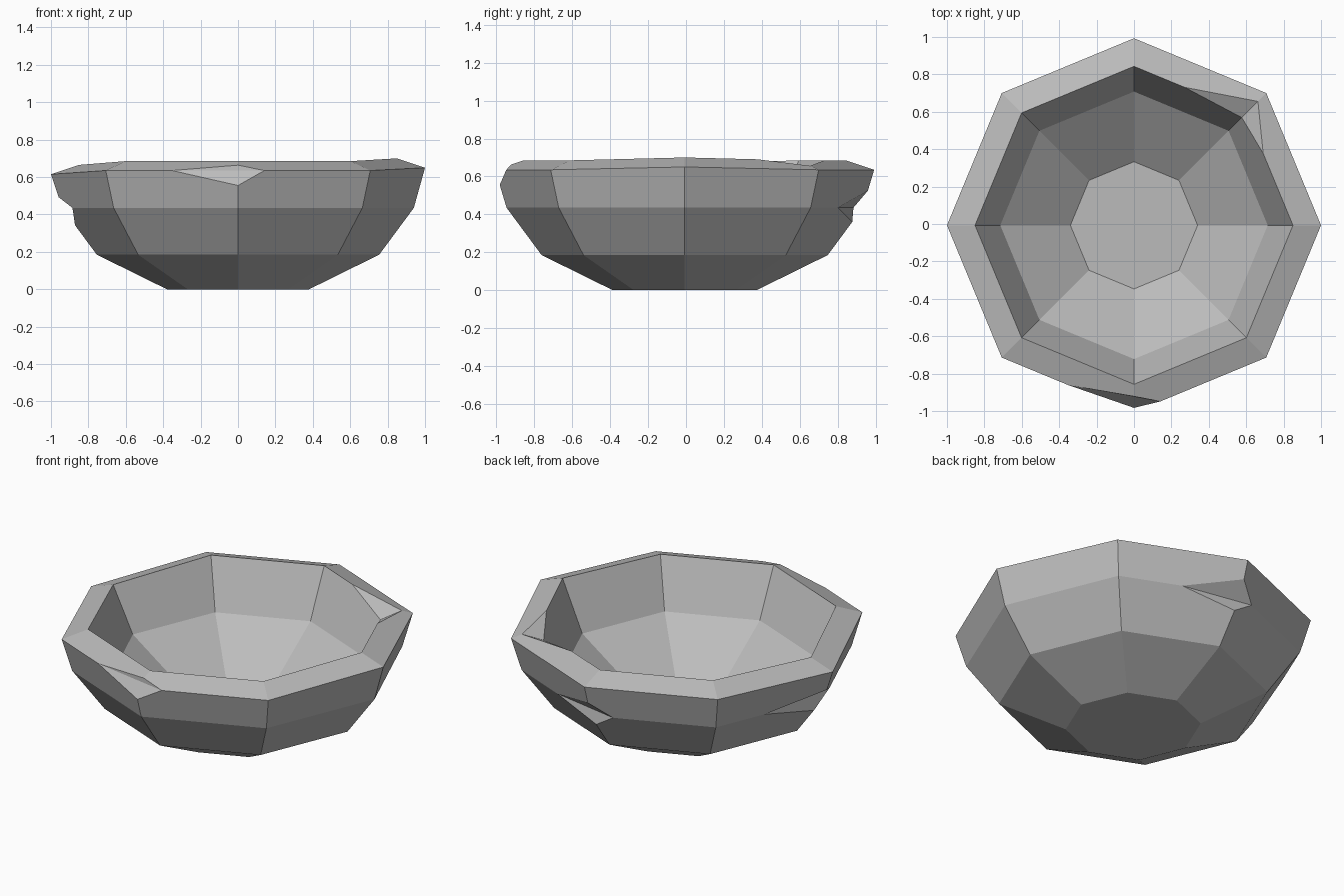
import bpy, bmesh, math

if "Cube" in bpy.data.objects:
    bpy.data.objects.remove(bpy.data.objects["Cube"])

SIDES = 8
OFFSET_Y = -0.007
# (radius, height) from the outer foot, over the rim, down to the inner floor
PROFILE = [(0.38, 0.0), (0.755, 0.185), (0.94, 0.435), (1.0, 0.635),
           (0.85, 0.685), (0.715, 0.393), (0.34, 0.125)]
RIM_RINGS = (3, 4)
RIM_SHIFT = {0: 0.015, 4: -0.02}      # slightly uneven rim

bm = bmesh.new()

# Bowl: octagonal rings bridged with quads, closed at foot and floor
rings = []
for i, (r, z) in enumerate(PROFILE):
    ring = []
    for k in range(SIDES):
        a = math.tau * k / SIDES
        dz = RIM_SHIFT.get(k, 0) if i in RIM_RINGS else 0
        ring.append(bm.verts.new((r * math.cos(a), r * math.sin(a) + OFFSET_Y, z + dz)))
    rings.append(ring)
for lo, hi in zip(rings, rings[1:]):
    for k in range(SIDES):
        n = (k + 1) % SIDES
        bm.faces.new((lo[k], lo[n], hi[n], hi[k]))
bm.faces.new(rings[0])
bm.faces.new(rings[-1])


def chip(ring, k, prev_f, next_f, down_f, up_f, fold_along_ring=True):
    """Knock one corner off: cut its four edges and close with a folded pair of triangles."""
    v = rings[ring][k]
    targets = [(rings[ring][k - 1], prev_f), (rings[ring][(k + 1) % SIDES], next_f),
               (rings[ring - 1][k], down_f), (rings[ring + 1][k], up_f)]
    p, n, d, u = [bmesh.utils.edge_split(bm.edges.get((v, o)), v, f)[1] for o, f in targets]
    for face in list(v.link_faces):
        loop = next(l for l in face.loops if l.vert == v)
        bmesh.utils.face_split(face, loop.link_loop_prev.vert, loop.link_loop_next.vert)
    bmesh.ops.delete(bm, geom=[v], context='VERTS')
    if fold_along_ring:
        bm.faces.new((p, n, u))
        bm.faces.new((n, p, d))
    else:
        bm.faces.new((d, u, p))
        bm.faces.new((u, d, n))


# Chips: front rim, back wall, left wall, inner rim at back right
chip(3, 6, 0.50, 0.20, 0.40, 0.57)
chip(2, 2, 0.48, 0.18, 0.30, 0.45)
chip(2, 4, 0.55, 0.20, 0.37, 0.32)
chip(4, 1, 0.36, 0.55, 0.58, 0.26, fold_along_ring=False)

bmesh.ops.recalc_face_normals(bm, faces=bm.faces[:])
mesh = bpy.data.meshes.new("bowl")
bm.to_mesh(mesh)
bm.free()

# Single stone grey
mat = bpy.data.materials.new("stone_grey")
mat.diffuse_color = (0.5, 0.5, 0.5, 1.0)
mat.use_nodes = True
mat.node_tree.nodes["Principled BSDF"].inputs["Base Color"].default_value = mat.diffuse_color
mesh.materials.append(mat)
bowl = bpy.data.objects.new("bowl", mesh)
bpy.context.collection.objects.link(bowl)
